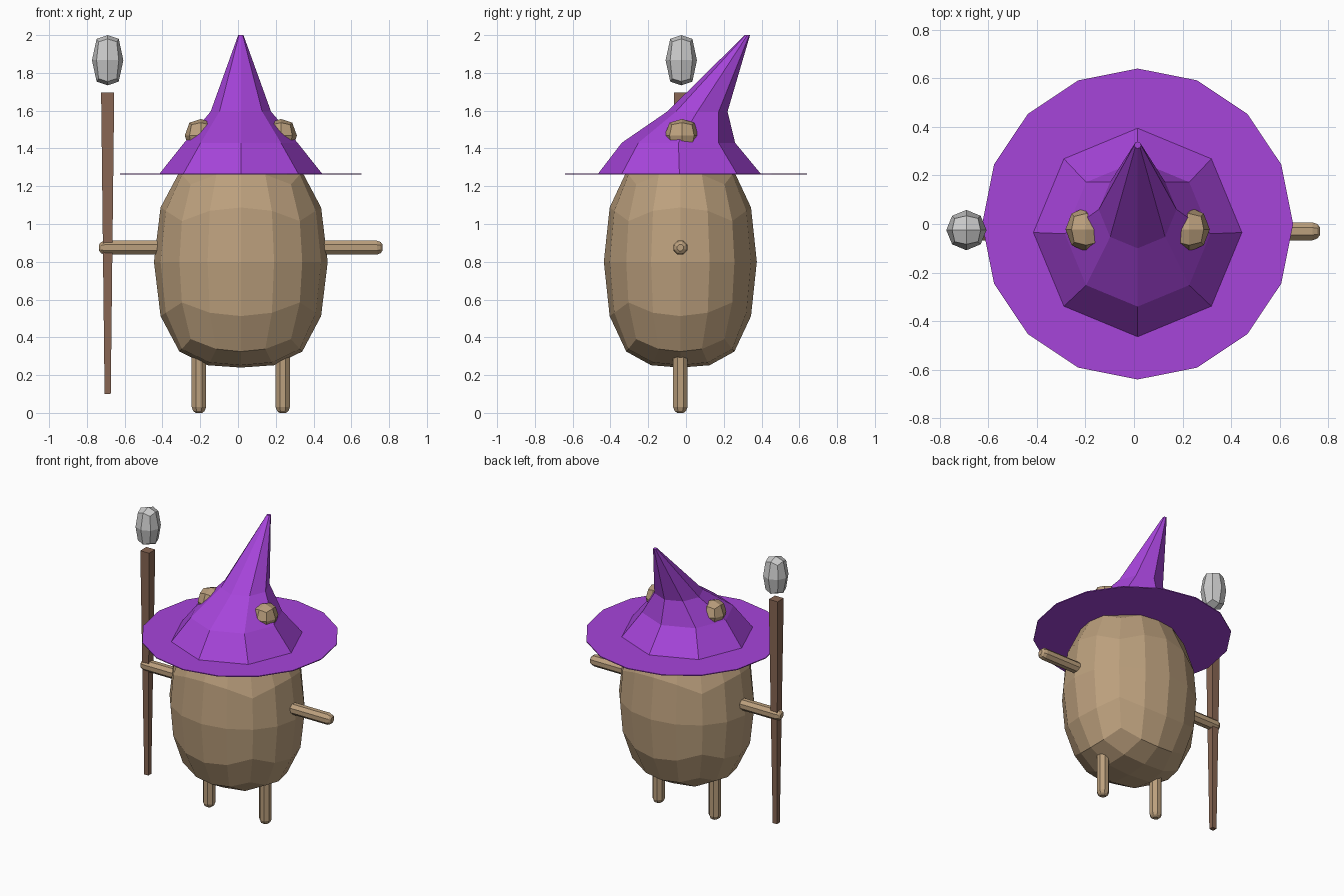
import bpy, bmesh
from math import cos, sin, tan, pi
from mathutils import Vector, Matrix

cube = bpy.data.objects.get("Cube")
if cube:
    bpy.data.objects.remove(cube, do_unlink=True)


def make_material(name, rgb):
    mat = bpy.data.materials.new(name)
    mat.use_nodes = True
    mat.diffuse_color = (*rgb, 1)
    bsdf = mat.node_tree.nodes["Principled BSDF"]
    bsdf.inputs["Base Color"].default_value = (*rgb, 1)
    bsdf.inputs["Roughness"].default_value = 0.8
    return mat


TAN = make_material("tan skin", (0.50, 0.35, 0.205))
PURPLE = make_material("purple cloth", (0.38, 0.058, 0.70))
BROWN = make_material("brown wood", (0.25, 0.135, 0.088))
GREY = make_material("grey stone", (0.60, 0.60, 0.60))

MID_X, MID_Y = 0.015, -0.03


def finish(name, bm, mat):
    bmesh.ops.recalc_face_normals(bm, faces=bm.faces)
    mesh = bpy.data.meshes.new(name)
    bm.to_mesh(mesh)
    bm.free()
    mesh.materials.append(mat)
    obj = bpy.data.objects.new(name, mesh)
    bpy.context.scene.collection.objects.link(obj)
    return obj


def rounded_box(name, centre, half, cuts, mat, bulge=0.4):
    """Cube grid pushed out to a ball, with its ends filled out along z."""
    bm = bmesh.new()
    bmesh.ops.create_cube(bm, size=2)
    bmesh.ops.subdivide_edges(bm, edges=bm.edges[:], cuts=cuts, use_grid_fill=True)
    for v in bm.verts:
        p = Vector([tan(c * pi / 4) for c in v.co]).normalized()
        p.z *= 1 + bulge * (1 - p.z ** 2)
        v.co = Vector(centre) + Vector([a * b for a, b in zip(p, half)])
    return finish(name, bm, mat)


def loft(name, rings, sides, mat, matrix=Matrix(), turn=0.0):
    """Skin a stack of rings, each given as (centre, radius)."""
    bm = bmesh.new()
    loops = []
    for (x, y, z), r in rings:
        angles = [turn + 2 * pi * i / sides for i in range(sides)]
        loops.append([bm.verts.new((x + r * cos(a), y + r * sin(a), z)) for a in angles])
    for low, high in zip(loops, loops[1:]):
        for i in range(sides):
            j = (i + 1) % sides
            bm.faces.new((low[i], low[j], high[j], high[i]))
    bm.faces.new(loops[0][::-1])
    bm.faces.new(loops[-1])
    bm.transform(matrix)
    return finish(name, bm, mat)


def limb(name, start, end, radius):
    """Eight-sided rod from start to a rounded end."""
    start, end = Vector(start), Vector(end)
    axis = end - start
    length = axis.length
    rings = [((0, 0, 0), radius), ((0, 0, length - 0.03), radius),
             ((0, 0, length - 0.01), radius * 0.8), ((0, 0, length), radius * 0.45)]
    matrix = Matrix.Translation(start) @ axis.to_track_quat('Z', 'Y').to_matrix().to_4x4()
    return loft(name, rings, 8, TAN, matrix, turn=pi / 8)


# Body
rounded_box("body", (MID_X, MID_Y, 0.80), (0.46, 0.405, 0.56), 3, TAN)

# Arms, legs and ears
for side, s in (("left", 1), ("right", -1)):
    limb(side + "_arm", (MID_X + s * 0.3, MID_Y, 0.875),
         (MID_X + s * 0.75, MID_Y, 0.875), 0.040)
    limb(side + "_leg", (MID_X + s * 0.222, MID_Y, 0.45),
         (MID_X + s * 0.222, MID_Y, 0), 0.041)
    rounded_box(side + "_ear", (MID_X + s * 0.212, -0.022, 1.468),
                (0.085, 0.092, 0.088), 1, TAN, 0.2)

# Hat: flat brim and a crown that leans back to a point
loft("hat_brim", [((MID_X, 0, 1.262), 0.64), ((MID_X, 0, 1.268), 0.64)], 16, PURPLE)
loft("hat_crown", [((MID_X, -0.035, 1.267), 0.43), ((MID_X, -0.04, 1.43), 0.30),
                   ((MID_X, 0.06, 1.595), 0.16), ((MID_X, 0.325, 2.0), 0.014)], 8, PURPLE)

# Staff: square tapered shaft with a stone floating above
STAFF_X = -0.69
loft("staff_shaft", [((STAFF_X, MID_Y, 0.10), 0.023), ((STAFF_X, MID_Y, 1.695), 0.049)],
     4, BROWN, turn=pi / 4)
rounded_box("staff_stone", (STAFF_X, -0.025, 1.867), (0.083, 0.083, 0.133), 1, GREY)
